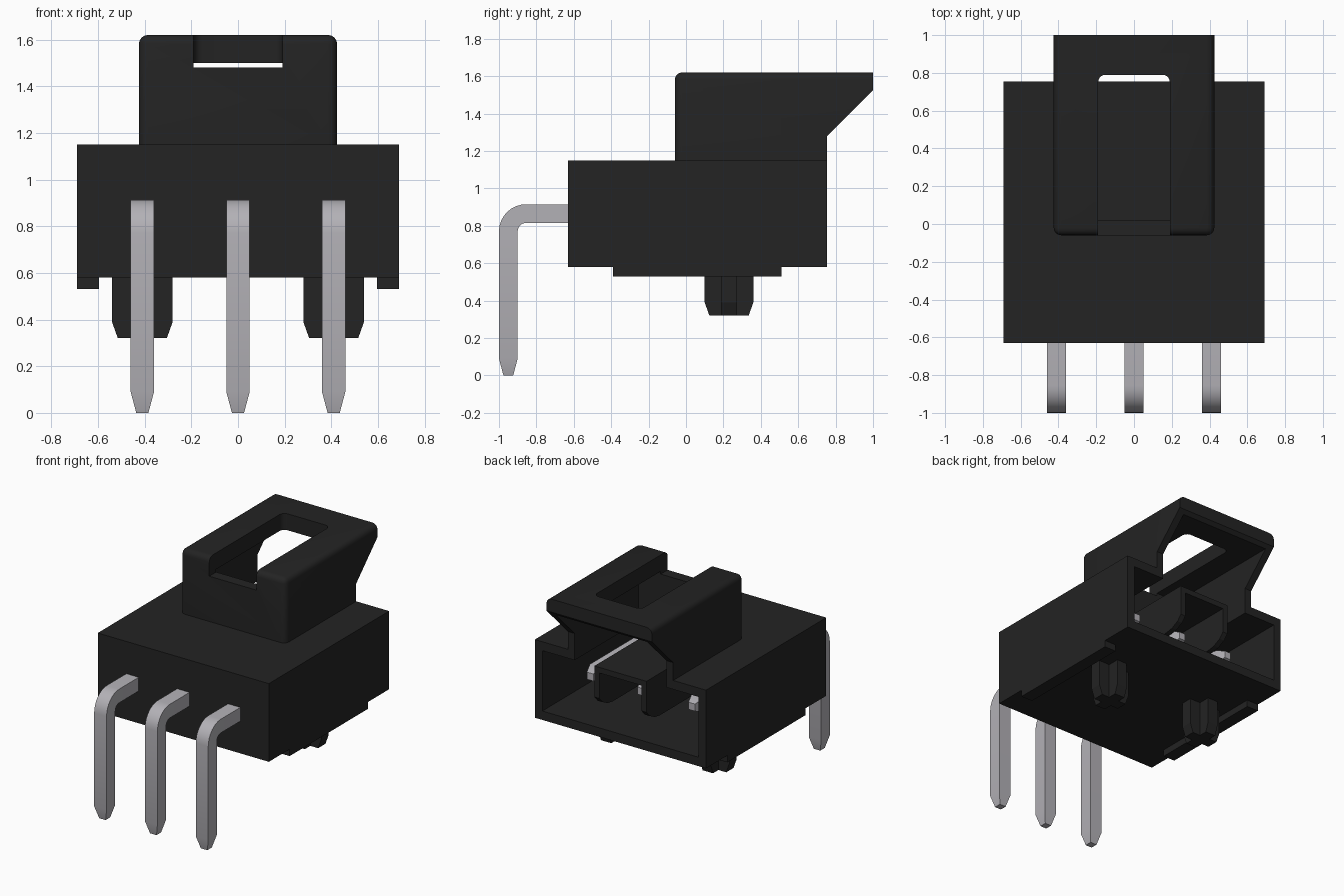
import bpy, bmesh, math
from mathutils import Vector

if "Cube" in bpy.data.objects:
    bpy.data.objects.remove(bpy.data.objects["Cube"])


def material(name, rgb):
    m = bpy.data.materials.new(name)
    m.diffuse_color = (*rgb, 1)
    m.use_nodes = True
    m.node_tree.nodes["Principled BSDF"].inputs["Base Color"].default_value = m.diffuse_color
    return m


BLACK = material("black plastic", (0.017, 0.017, 0.017))
METAL = material("tinned metal", (0.45, 0.44, 0.47))


def finish(name, bm, mat):
    bmesh.ops.recalc_face_normals(bm, faces=bm.faces[:])
    me = bpy.data.meshes.new(name)
    bm.to_mesh(me)
    bm.free()
    me.materials.append(mat)
    ob = bpy.data.objects.new(name, me)
    bpy.context.collection.objects.link(ob)
    return ob


def loft(rings):
    """Closed solid through a list of equal-length point rings."""
    bm = bmesh.new()
    vs = [[bm.verts.new(p) for p in r] for r in rings]
    n = len(rings[0])
    for a, b in zip(vs, vs[1:]):
        for i in range(n):
            bm.faces.new((a[i], a[(i + 1) % n], b[(i + 1) % n], b[i]))
    bm.faces.new(vs[0])
    bm.faces.new(vs[-1])
    return bm


def box(name, x0, x1, y0, y1, z0, z1):
    ring = [(x0, y0), (x1, y0), (x1, y1), (x0, y1)]
    return finish(name, loft([[(x, y, z) for x, y in ring] for z in (z0, z1)]), BLACK)


def side_prism(profile, x0, x1):
    return loft([[(x, y, z) for y, z in profile] for x in (x0, x1)])


def select(ob):
    bpy.ops.object.select_all(action='DESELECT')
    ob.select_set(True)
    bpy.context.view_layer.objects.active = ob


def cut(ob, cutter):
    select(ob)
    m = ob.modifiers.new("cut", 'BOOLEAN')
    m.operation, m.solver, m.object = 'DIFFERENCE', 'EXACT', cutter
    bpy.ops.object.modifier_apply(modifier=m.name)
    bpy.data.objects.remove(cutter, do_unlink=True)


def smooth(ob):
    select(ob)
    bpy.ops.object.shade_smooth_by_angle(angle=math.radians(32))


# Housing: open at the back, notched on top under the latch
housing = box("housing", -0.69, 0.69, -0.63, 0.755, 0.58, 1.15)
cut(housing, box("cavity_cutter", -0.63, 0.63, -0.3, 0.9, 0.645, 1.085))
cut(housing, box("notch_cutter", -0.37, 0.37, 0.02, 0.9, 1.0, 1.3))

# Latch hood with sloped rear, rounded front and top edges
bm = side_prism([(-0.06, 1.15), (-0.06, 1.62), (1.0, 1.62), (1.0, 1.525),
                 (0.755, 1.28), (0.755, 1.15)], -0.425, 0.425)
edges = []
for e in bm.edges:
    c = (e.verts[0].co + e.verts[1].co) / 2
    if (abs(c.y + 0.06) < 1e-4 and c.z > 1.2) or (abs(c.z - 1.62) < 1e-4 and abs(c.x) > 0.4):
        edges.append(e)
bmesh.ops.bevel(bm, geom=edges, offset=0.04, segments=4, profile=0.5, affect='EDGES')
latch = finish("latch_hood", bm, BLACK)
cut(latch, box("hollow_cutter", -0.37, 0.37, 0.02, 1.2, 1.0, 1.50))

# Slot through the hood roof, with rounded rear corners
outline = [(-0.19, -0.2), (0.19, -0.2)]
for cx, start in ((0.15, 0), (-0.15, 90)):
    for k in range(6):
        a = math.radians(start + 18 * k)
        outline.append((cx + 0.04 * math.cos(a), 0.75 + 0.04 * math.sin(a)))
cut(latch, finish("slot_cutter", loft([[(x, y, z) for x, y in outline]
                                       for z in (1.48, 1.8)]), BLACK))
smooth(latch)

# Inner shroud: shelf with two hanging walls
box("shroud_shelf", -0.21, 0.21, -0.3, 0.755, 1.045, 1.086)
for s in (-1, 1):
    wall = [(-0.3, 1.045), (0.755, 1.045), (0.755, 0.86), (0.72, 0.82),
            (0.66, 0.79), (0.6, 0.78), (-0.3, 0.78)]
    finish("shroud_wall", side_prism(wall, s * 0.17, s * 0.21), BLACK)

# Standoff rails and cross-shaped locating pegs
for s in (-1, 1):
    box("standoff_rail", *sorted((s * 0.595, s * 0.69)), -0.39, 0.51, 0.53, 0.58)
    rings = []
    for z, r in ((0.58, 0.13), (0.39, 0.13), (0.32, 0.105)):
        w, ring = 0.042, []
        for k in range(4):
            c, d = [(1, 0), (0, 1), (-1, 0), (0, -1)][k]
            for u, v in ((r, -w), (r, w), (w, w)):
                ring.append((s * 0.41 + u * c - v * d, 0.23 + u * d + v * c, z))
        rings.append(ring)
    finish("locating_peg", loft(rings), BLACK)

# Bent square pins: (centre y, centre z, path angle, half width)
path = [(-0.95, 0, 90, 0.026), (-0.95, 0.09, 90, 0.05)]
for k in range(9):
    a = math.radians(180 - 11.25 * k)
    path.append((-0.855 + 0.095 * math.cos(a), 0.77 + 0.095 * math.sin(a), 90 - 11.25 * k, 0.05))
path += [(0.45, 0.865, 0, 0.05), (0.52, 0.865, 0, 0.026)]
for px in (-0.41, 0, 0.41):
    rings = []
    for y, z, ang, h in path:
        a = math.radians(ang)
        n = Vector((0, -math.sin(a), math.cos(a)))
        rings.append([Vector((px + i * h, y, z)) + n * (j * h)
                      for i, j in ((-1, -1), (1, -1), (1, 1), (-1, 1))])
    smooth(finish("pin", loft(rings), METAL))
